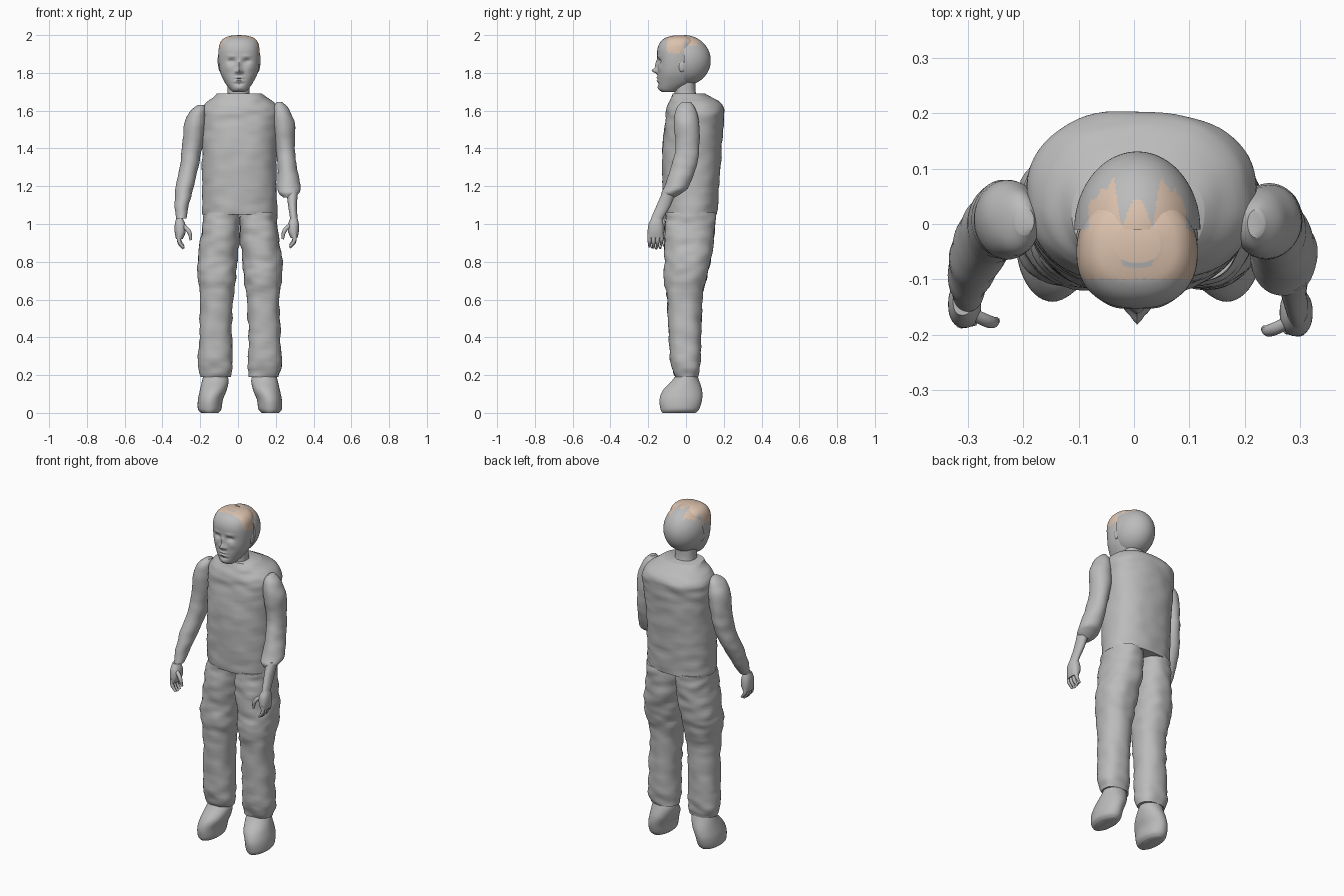
import bpy, bmesh, math
from mathutils import Vector, Matrix, noise

cube = bpy.data.objects.get("Cube")
if cube:
    bpy.data.objects.remove(cube, do_unlink=True)

MID = 0.006  # centre line of the head


def material(name, colour):
    mat = bpy.data.materials.new(name)
    mat.use_nodes = True
    mat.diffuse_color = colour
    shader = next(n for n in mat.node_tree.nodes if n.type == 'BSDF_PRINCIPLED')
    shader.inputs["Base Color"].default_value = colour
    shader.inputs["Roughness"].default_value = 0.8
    return mat


grey = material("plain grey", (0.5, 0.5, 0.5, 1))
tan = material("warm tan", (0.72, 0.54, 0.42, 1))


def finish(name, bm, materials=(grey,), angle=50):
    bmesh.ops.recalc_face_normals(bm, faces=bm.faces)
    mesh = bpy.data.meshes.new(name)
    bm.to_mesh(mesh)
    bm.free()
    for mat in materials:
        mesh.materials.append(mat)
    mesh.shade_smooth()
    mesh.set_sharp_from_angle(angle=math.radians(angle))
    obj = bpy.data.objects.new(name, mesh)
    bpy.context.collection.objects.link(obj)
    return obj


def spline(rings, steps):
    """Smooth the ring table with a Catmull-Rom curve."""
    rows = [rings[0], *rings, rings[-1]]
    for i in range(len(rings) - 1):
        a, b, c, d = rows[i:i + 4]
        for s in range(steps):
            t = s / steps
            yield [q + t / 2 * (r - p + t * (2 * p - 5 * q + 4 * r - w + t * (3 * (q - r) + w - p)))
                   for p, q, r, w in zip(a, b, c, d)]
    yield rings[-1]


def loft(rings, power=2.3, sides=48, steps=6, wrinkle=0.0):
    """Stack rounded rings given as height, min x, max x, min y, max y."""
    bm = bmesh.new()
    loops = []
    for z, x0, x1, y0, y1 in spline(rings, steps):
        loop = []
        for k in range(sides):
            a = math.tau * k / sides
            c, s = math.cos(a), math.sin(a)
            px = math.copysign(abs(c) ** (2 / power), c)
            py = math.copysign(abs(s) ** (2 / power), s)
            co = Vector(((x0 + x1 + px * (x1 - x0)) / 2, (y0 + y1 + py * (y1 - y0)) / 2, z))
            fold = wrinkle * noise.noise(Vector((co.x * 12, co.y * 12, co.z * 25)))
            loop.append(bm.verts.new(co + Vector((c, s, 0)) * fold))
        loops.append(loop)
    for low, high in zip(loops, loops[1:]):
        for k in range(sides):
            n = (k + 1) % sides
            bm.faces.new((low[k], low[n], high[n], high[k]))
    bm.faces.new(loops[0])
    bm.faces.new(loops[-1])
    return bm


def mirrored(rings, axis):
    return [(z, 2 * axis - x1, 2 * axis - x0, y0, y1) for z, x0, x1, y0, y1 in rings]


def tube(name, points, radius):
    """Tapered round finger through a few points."""
    curve = bpy.data.curves.new(name, 'CURVE')
    curve.dimensions = '3D'
    curve.bevel_depth = radius
    curve.bevel_resolution = 3
    curve.use_fill_caps = True
    curve.materials.append(grey)
    line = curve.splines.new('BEZIER')
    line.bezier_points.add(len(points) - 1)
    for i, (p, co) in enumerate(zip(line.bezier_points, points)):
        p.co = co
        p.handle_left_type = p.handle_right_type = 'AUTO'
        p.radius = 0.6 if i == len(points) - 1 else 1
    obj = bpy.data.objects.new(name, curve)
    bpy.context.collection.objects.link(obj)


# Shirt body and neck
finish("shirt_body", loft([
    (1.05, -.19, .205, -.115, .165), (1.2, -.19, .205, -.125, .175),
    (1.4, -.19, .205, -.125, .19), (1.55, -.195, .22, -.11, .2),
    (1.61, -.19, .215, -.105, .205), (1.645, -.165, .19, -.09, .18),
    (1.67, -.13, .155, -.08, .14), (1.69, -.11, .125, -.07, .1)],
    sides=72, steps=8, wrinkle=0.006))
finish("neck", loft([(1.67, -.058, .065, -.06, .06), (1.71, -.055, .06, -.06, .05),
                     (1.79, -.055, .06, -.06, .05)]))

# Trouser legs and feet
leg = [(1.06, .01, .2, -.105, .155), (1, .01, .208, -.113, .155), (.9, .012, .22, -.115, .145),
       (.8, .025, .235, -.11, .13), (.72, .03, .235, -.115, .11), (.6, .045, .22, -.1, .085),
       (.4, .055, .225, -.09, .08), (.26, .05, .23, -.08, .075), (.19, .06, .215, -.06, .065)]
foot = [(0, .125, .215, -.125, .05), (.02, .108, .232, -.135, .07), (.07, .1, .232, -.14, .085),
        (.12, .08, .222, -.122, .085), (.17, .07, .21, -.075, .07), (.21, .08, .2, -.045, .055)]
for side in ("left", "right"):
    flip = (lambda r: r) if side == "left" else (lambda r: mirrored(r, 0.01))
    finish(side + "_trouser_leg", loft(flip(leg), wrinkle=0.009))
    finish(side + "_foot", loft(flip(foot), power=2))

# Sleeves: one ends in a cuff below the elbow, the other runs to the wrist
finish("left_sleeve", loft([
    (1.645, .205, .235, -.025, .025), (1.61, .185, .268, -.05, .05), (1.53, .18, .3, -.065, .07),
    (1.4, .2, .302, -.055, .07), (1.3, .21, .312, -.08, .055), (1.2, .21, .33, -.115, .015),
    (1.165, .215, .325, -.13, -.02), (1.14, .24, .295, -.12, -.06)], power=2, wrinkle=0.004))
finish("left_forearm", loft([
    (1.18, .255, .318, -.12, -.05), (1.1, .265, .312, -.155, -.08),
    (1.03, .275, .315, -.185, -.12), (.99, .275, .315, -.195, -.13)], power=2))
finish("right_sleeve", loft([
    (1.63, -.215, -.18, -.02, .03), (1.6, -.25, -.17, -.05, .06), (1.53, -.285, -.17, -.065, .08),
    (1.4, -.295, -.19, -.06, .075), (1.3, -.31, -.21, -.075, .055), (1.2, -.33, -.235, -.11, .01),
    (1.1, -.335, -.26, -.14, -.045), (1.03, -.328, -.27, -.16, -.095)], power=2, wrinkle=0.004))

# Hands: palm, four curled fingers and a thumb
palm = [(1.035, .28, .314, -.18, -.13), (1, .265, .322, -.198, -.12),
        (.96, .265, .322, -.203, -.118), (.925, .28, .315, -.2, -.122)]
for side, sign, shift in (("left", 1, Vector()), ("right", -1, Vector((-.013, .015, -.005)))):
    place = lambda x, y, z: Vector((sign * x, y, z)) + shift
    bm = loft(palm, sides=32)
    bm.transform(Matrix.Translation(shift) @ Matrix.Diagonal((sign, 1, 1, 1)))
    finish(side + "_palm", bm)
    for i in range(4):
        y = -.193 + .021 * i
        drop = (.005, 0, .003, .014)[i]
        tube(f"{side}_finger_{i + 1}", [place(.3, y, .95), place(.297, y, .905 + drop),
                                        place(.275, y, .874 + drop)], .0105)
    tube(side + "_thumb", [place(.285, -.175, 1), place(.247, -.192, .965),
                           place(.236, -.19, .92)], .0115)

# Face: a loft pushed into shape by soft bumps (x offset, height, width, tall, depth)
bm = loft([
    (1.698, -.025, .037, -.125, -.06), (1.713, -.042, .054, -.142, -.03), (1.75, -.07, .08, -.149, .03),
    (1.8, -.093, .104, -.15, .05), (1.86, -.103, .114, -.15, .05), (1.92, -.103, .114, -.152, .05),
    (1.96, -.094, .106, -.138, .05), (1.985, -.072, .084, -.11, .03), (1.997, -.035, .047, -.07, 0)],
    power=2.3, sides=128, steps=10)
bumps = [(0, 1.812, .013, .014, .03), (0, 1.845, .011, .024, .013), (.017, 1.806, .008, .008, .009),
         (.04, 1.862, .02, .012, -.013), (.04, 1.888, .024, .008, .004), (.055, 1.825, .02, .018, .004),
         (0, 1.775, .022, .005, .007), (0, 1.758, .02, .006, .007), (0, 1.766, .028, .003, -.004),
         (0, 1.742, .025, .006, -.005), (0, 1.72, .02, .012, .005)]
for v in bm.verts:
    if v.co.y < -.06:
        push = 0
        for x, z, wide, tall, depth in bumps:
            for s in ((-1, 1) if x else (1,)):
                push += depth * math.exp(-((v.co.x - MID - s * x) / wide) ** 2 - ((v.co.z - z) / tall) ** 2)
        v.co.y -= push


def scalp_patch(p):
    """Ragged tan area over the crown and temples."""
    x = abs(p.x - MID)
    jag = noise.noise(Vector((p.x * 130, p.z * 9, 0)))
    if p.y < -.01:
        lock = x < .028 and abs(p.y + .075 - 12 * x * x) < .006
        temple = p.z > 1.905 + .02 * noise.noise(Vector((p.y * 120, 0, p.x)))
        by_ear = -.035 < p.y and 1.825 < p.z < 1.86
        return p.y > -.1 + .004 * jag and (temple or by_ear) and not lock
    if p.z < 1.93:
        return False
    if x < .027:
        return p.y < -.01 + .055 * (1 - (x / .027) ** 2)
    return x < .088 and p.y < min(-.01 + 6 * (x - .027), .085 - .9 * (x - .035)) + .015 * jag


def paint(bm):
    for f in bm.faces:
        f.material_index = int(scalp_patch(f.calc_center_median()))


paint(bm)
finish("face", bm, (grey, tan))

# Back of the head: half an ellipsoid closed at its front rim
bm = bmesh.new()
bmesh.ops.create_uvsphere(bm, u_segments=128, v_segments=80, radius=1)
bm.transform(Matrix.Translation((MID, -.01, 1.866)) @ Matrix.Diagonal((.114, .141, .134, 1)))
cut = bmesh.ops.bisect_plane(bm, geom=bm.verts[:] + bm.edges[:] + bm.faces[:],
                             plane_co=(0, -.01, 0), plane_no=(0, -1, 0), clear_outer=True)
paint(bm)
rim = [e for e in cut["geom_cut"] if isinstance(e, bmesh.types.BMEdge)]
for f in bmesh.ops.edgeloop_fill(bm, edges=rim)["faces"]:
    f.material_index = 0
finish("back_of_head", bm, (grey, tan))

# Eyes and ears
for side, s in (("left", 1), ("right", -1)):
    for part, spot, size in (("eye", (.04, -.122, 1.861), (.013, .011, .008)),
                             ("ear", (.1, -.022, 1.835), (.01, .018, .03))):
        bm = bmesh.new()
        bmesh.ops.create_uvsphere(bm, u_segments=24, v_segments=16, radius=1)
        bm.transform(Matrix.Translation((MID + s * spot[0], *spot[1:])) @ Matrix.Diagonal((*size, 1)))
        finish(f"{side}_{part}", bm)
